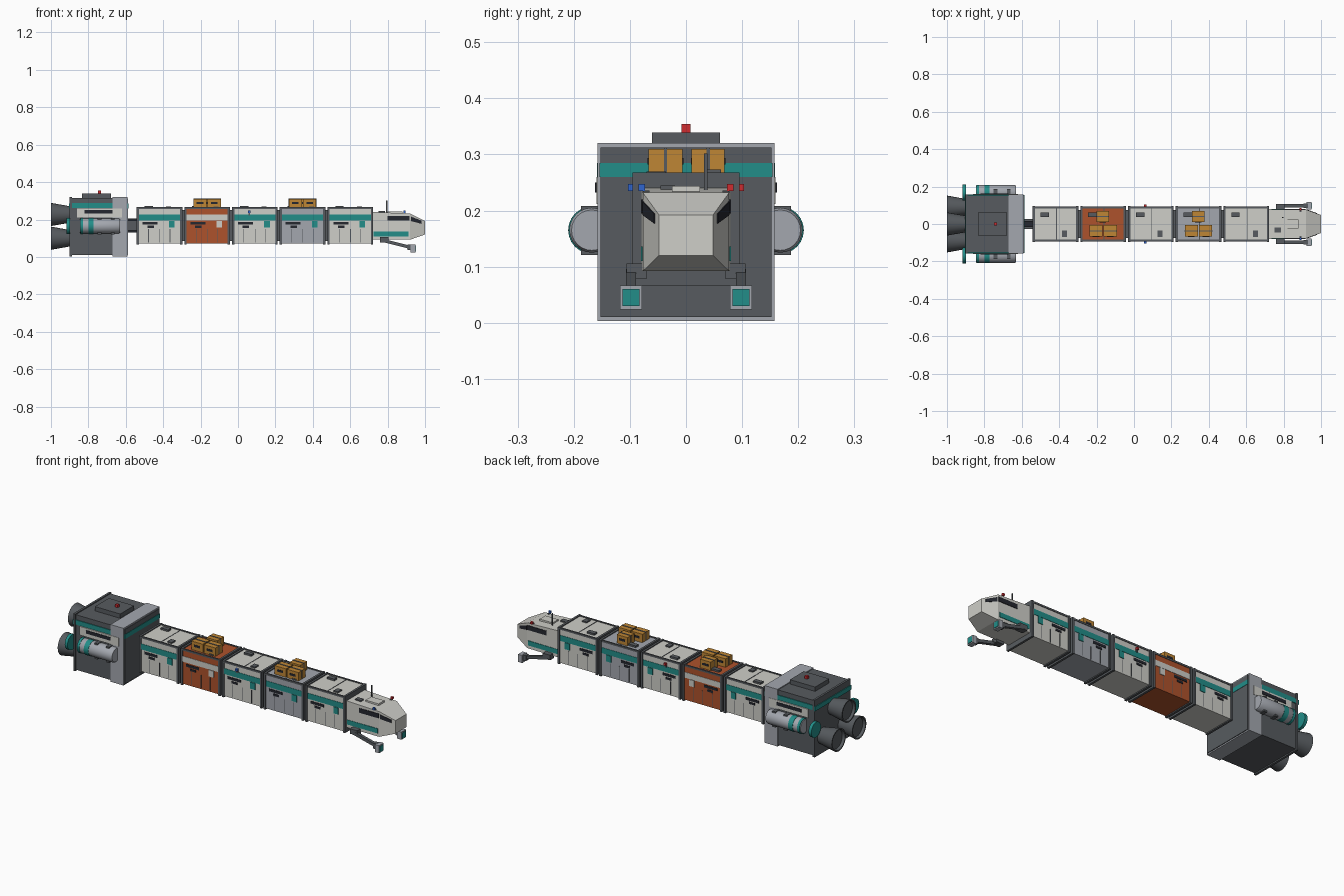
import bpy, bmesh, math
from mathutils import Vector

if "Cube" in bpy.data.objects:
    bpy.data.objects.remove(bpy.data.objects["Cube"])


def mat(name, r, g, b):
    m = bpy.data.materials.new(name)
    m.diffuse_color = (r, g, b, 1)
    m.use_nodes = True
    m.node_tree.nodes["Principled BSDF"].inputs["Base Color"].default_value = m.diffuse_color
    return m


CREAM = mat("cream", 0.62, 0.62, 0.58)
DARK = mat("dark_grey", 0.095, 0.105, 0.115)
GREY = mat("light_grey", 0.37, 0.39, 0.43)
RUST = mat("rust_orange", 0.42, 0.085, 0.025)
TEAL = mat("teal", 0.016, 0.27, 0.25)
AMBER = mat("amber", 0.52, 0.24, 0.035)
RED = mat("red", 0.62, 0.025, 0.03)
BLUE = mat("blue", 0.03, 0.13, 0.62)
BLACK = mat("black", 0.018, 0.02, 0.028)


def finish(name, bm, m, smooth=False):
    bmesh.ops.recalc_face_normals(bm, faces=bm.faces[:])
    me = bpy.data.meshes.new(name)
    bm.to_mesh(me)
    bm.free()
    me.materials.append(m)
    ob = bpy.data.objects.new(name, me)
    bpy.context.collection.objects.link(ob)
    if smooth:
        bpy.context.view_layer.objects.active = ob
        ob.select_set(True)
        bpy.ops.object.shade_smooth_by_angle(angle=math.radians(35))
        ob.select_set(False)
    return ob


def loft(name, rings, m):
    """Closed solid through equal-length rings of points."""
    bm = bmesh.new()
    vs = [[bm.verts.new(p) for p in r] for r in rings]
    n = len(vs[0])
    for a, b in zip(vs, vs[1:]):
        for i in range(n):
            bm.faces.new((a[i], a[(i + 1) % n], b[(i + 1) % n], b[i]))
    bm.faces.new(vs[0])
    bm.faces.new(vs[-1])
    return finish(name, bm, m)


def rect(x, y0, y1, z0, z1):
    return [(x, y0, z0), (x, y1, z0), (x, y1, z1), (x, y0, z1)]


def box(name, x0, x1, y0, y1, z0, z1, m):
    return loft(name, [rect(x0, y0, y1, z0, z1), rect(x1, y0, y1, z0, z1)], m)


def pair(name, x0, x1, y0, y1, z0, z1, m):
    """Box on both sides, y0..y1 measured outwards."""
    box(name + "_front", x0, x1, -y1, -y0, z0, z1, m)
    box(name + "_back", x0, x1, y0, y1, z0, z1, m)


def lathe(name, prof, y, z, m, seg=24):
    """Spin (x, radius) points about an x-parallel axis."""
    bm = bmesh.new()
    rings = []
    for x, r in prof:
        rings.append([bm.verts.new((x, y + r * math.cos(t), z + r * math.sin(t)))
                      for t in [2 * math.pi * i / seg for i in range(seg)]])
    for a, b in zip(rings, rings[1:]):
        for i in range(seg):
            bm.faces.new((a[i], a[(i + 1) % seg], b[(i + 1) % seg], b[i]))
    bm.faces.new(rings[0])
    bm.faces.new(rings[-1])
    return finish(name, bm, m, True)


def beam(name, a, b, w, m):
    """Square bar in the x-z plane from a to b."""
    a, b = Vector(a), Vector(b)
    d = (b - a).normalized()
    s, u = Vector((0, w / 2, 0)), Vector((-d.z, 0, d.x)) * w / 2
    return loft(name, [[p - s - u, p + s - u, p + s + u, p - s + u] for p in (a, b)], m)


# Engine block
box("engine_body", -0.89, -0.67, -0.153, 0.153, 0.01, 0.315, DARK)
box("engine_back_plate", -0.90, -0.888, -0.158, 0.158, 0.003, 0.32, DARK)
box("engine_collar", -0.672, -0.592, -0.158, 0.158, 0.003, 0.32, GREY)
box("collar_face", -0.594, -0.588, -0.152, 0.152, 0.01, 0.312, DARK)
box("collar_stripe", -0.59, -0.586, -0.154, 0.154, 0.26, 0.285, TEAL)
box("engine_back_stripe", -0.904, -0.898, -0.159, 0.159, 0.26, 0.285, TEAL)
pair("engine_stripe", -0.90, -0.672, 0.150, 0.157, 0.262, 0.288, TEAL)
pair("engine_panel", -0.86, -0.62, 0.150, 0.1595, 0.212, 0.26, CREAM)
pair("engine_panel_window", -0.82, -0.67, 0.157, 0.162, 0.232, 0.25, BLACK)
box("engine_roof_plate", -0.835, -0.68, -0.061, 0.061, 0.31, 0.339, DARK)
box("engine_beacon", -0.749, -0.733, -0.008, 0.008, 0.335, 0.354, RED)
box("engine_coupling", -0.59, -0.535, -0.026, 0.026, 0.14, 0.195, DARK)
box("engine_coupling_core", -0.59, -0.535, -0.015, 0.015, 0.13, 0.205, BLACK)

# Three main nozzles
for i, (y, z) in enumerate([(0, 0.227), (-0.09, 0.1), (0.09, 0.1)]):
    lathe(f"nozzle_{i}", [(-0.89, 0.042), (-0.905, 0.045), (-1.0, 0.062), (-1.0, 0.055),
                          (-0.985, 0.052)], y, z, DARK)

# Side tanks with bands, brackets and small thruster discs
for s, side in ((-1, "front"), (1, "back")):
    y, z = s * 0.168, 0.165
    lathe("tank_" + side, [(-0.845, 0.036), (-0.838, 0.04), (-0.638, 0.04), (-0.63, 0.036)], y, z, GREY)
    for k, (a, b) in enumerate([(-0.842, -0.828), (-0.80, -0.772)]):
        lathe(f"tank_band_{side}_{k}", [(a, 0.0418), (b, 0.0418)], y, z, TEAL)
    lathe("side_thruster_" + side, [(-0.916, 0.042), (-0.899, 0.042)], y, z, TEAL)
for x in (-0.75, -0.68):
    pair("tank_bracket", x, x + 0.02, 0.15, 0.187, 0.121, 0.208, DARK)

# Cargo cars
cars = [-0.42, -0.165, 0.09, 0.345, 0.60]
for i, c in enumerate(cars):
    hull = (CREAM, RUST, CREAM, GREY, CREAM)[i]
    trim = CREAM if i == 1 else TEAL
    box(f"car_{i}", c - 0.118, c + 0.118, -0.09, 0.09, 0.072, 0.263, hull)
    for e in (-1, 1):
        x = c + e * 0.116
        box(f"car_{i}_end_frame", x - 0.006, x + 0.006, -0.095, 0.095, 0.066, 0.268, DARK)
    if i < 4:
        box(f"car_{i}_gangway", c + 0.12, c + 0.135, -0.075, 0.075, 0.085, 0.25, DARK)
    pair(f"car_{i}_roof_rail", c - 0.118, c + 0.118, 0.084, 0.0925, 0.257, 0.267, DARK)
    pair(f"car_{i}_stripe", c - 0.11, c + 0.11, 0.085, 0.092, 0.195, 0.226, trim)
    pair(f"car_{i}_hatch_mark", c + 0.05, c + 0.08, 0.085, 0.0935, 0.157, 0.193, trim)
    pair(f"car_{i}_vent_upper", c - 0.09, c - 0.01, 0.085, 0.0925, 0.173, 0.187, BLACK)
    pair(f"car_{i}_vent_lower", c - 0.065, c - 0.03, 0.085, 0.0925, 0.155, 0.167, BLACK)
    for dx in (-0.06, 0.0, 0.055):
        pair(f"car_{i}_seam", c + dx, c + dx + 0.003, 0.085, 0.0912, 0.078, 0.15, DARK)
    box(f"car_{i}_roof_seam", c + 0.003, c + 0.007, -0.085, 0.085, 0.26, 0.2645, DARK)
    box(f"car_{i}_roof_hatch", c - 0.08, c - 0.035, 0.037, 0.062, 0.26, 0.273, DARK)
    box(f"car_{i}_roof_vent", c + 0.035, c + 0.062, -0.07, -0.036, 0.26, 0.27, DARK)

# Marker lights on the middle car and on the cab
for x, y in ((0.06, 0.097), (0.89, 0.079)):
    for s, m, n in ((-1, BLUE, "blue_light"), (1, RED, "red_light")):
        box(n, x - 0.006, x + 0.006, s * y - 0.006, s * y + 0.006, 0.235, 0.247, m)
        box(n + "_base", x - 0.005, x + 0.005, s * (y - 0.014), s * (y - 0.002), 0.222, 0.236, DARK)

# Crates strapped on two cars
for c in (cars[1], cars[3]):
    for a, b, y0, y1 in ((-0.035, 0.031, 0.01, 0.069), (-0.073, -0.004, -0.067, -0.006),
                         (0.003, 0.073, -0.067, -0.006)):
        box("crate", c + a, c + b, y0, y1, 0.262, 0.31, AMBER)
        ym, xm = (y0 + y1) / 2, c + (a + b) / 2
        box("crate_strap", c + a - 0.001, c + b + 0.001, ym - 0.003, ym + 0.003, 0.266, 0.312, DARK)
        box("crate_label", xm - 0.018, xm + 0.018, y0 - 0.0015, y1 + 0.0015, 0.282, 0.294, BLACK)

# Cab with tapered nose
loft("cab", [rect(0.72, -0.079, 0.079, 0.092, 0.24), rect(0.92, -0.077, 0.077, 0.092, 0.232),
             rect(1.0, -0.048, 0.048, 0.12, 0.192)], CREAM)
box("cab_roof_hatch", 0.80, 0.88, -0.025, 0.025, 0.225, 0.244, CREAM)
box("cab_roof_vent", 0.75, 0.785, -0.045, -0.02, 0.23, 0.245, DARK)
box("antenna", 0.792, 0.798, 0.032, 0.038, 0.23, 0.302, DARK)
pair("cab_stripe", 0.725, 0.912, 0.07, 0.0805, 0.11, 0.136, TEAL)
pair("cab_window", 0.80, 0.918, 0.07, 0.0805, 0.195, 0.22, BLACK)
for s in (-1, 1):
    # slanted window on the nose cheek
    loft("nose_window", [rect(0.924, s * 0.068, s * 0.0775, 0.192, 0.216),
                         rect(0.98, s * 0.048, s * 0.0572, 0.177, 0.194)], BLACK)

    # Manipulator arm and its pad
    y = s * 0.098
    box("arm_shoulder", 0.76, 0.805, s * 0.07, s * 0.106, 0.078, 0.106, DARK)
    beam("arm", (0.775, y, 0.088), (0.925, y, 0.05), 0.017, DARK)
    box("arm_wrist", 0.905, 0.93, y - 0.012, y + 0.012, 0.036, 0.066, DARK)
    box("arm_pad", 0.922, 0.948, y - 0.02, y + 0.02, 0.024, 0.066, GREY)
    box("arm_pad_face", 0.945, 0.951, y - 0.015, y + 0.015, 0.03, 0.06, TEAL)
